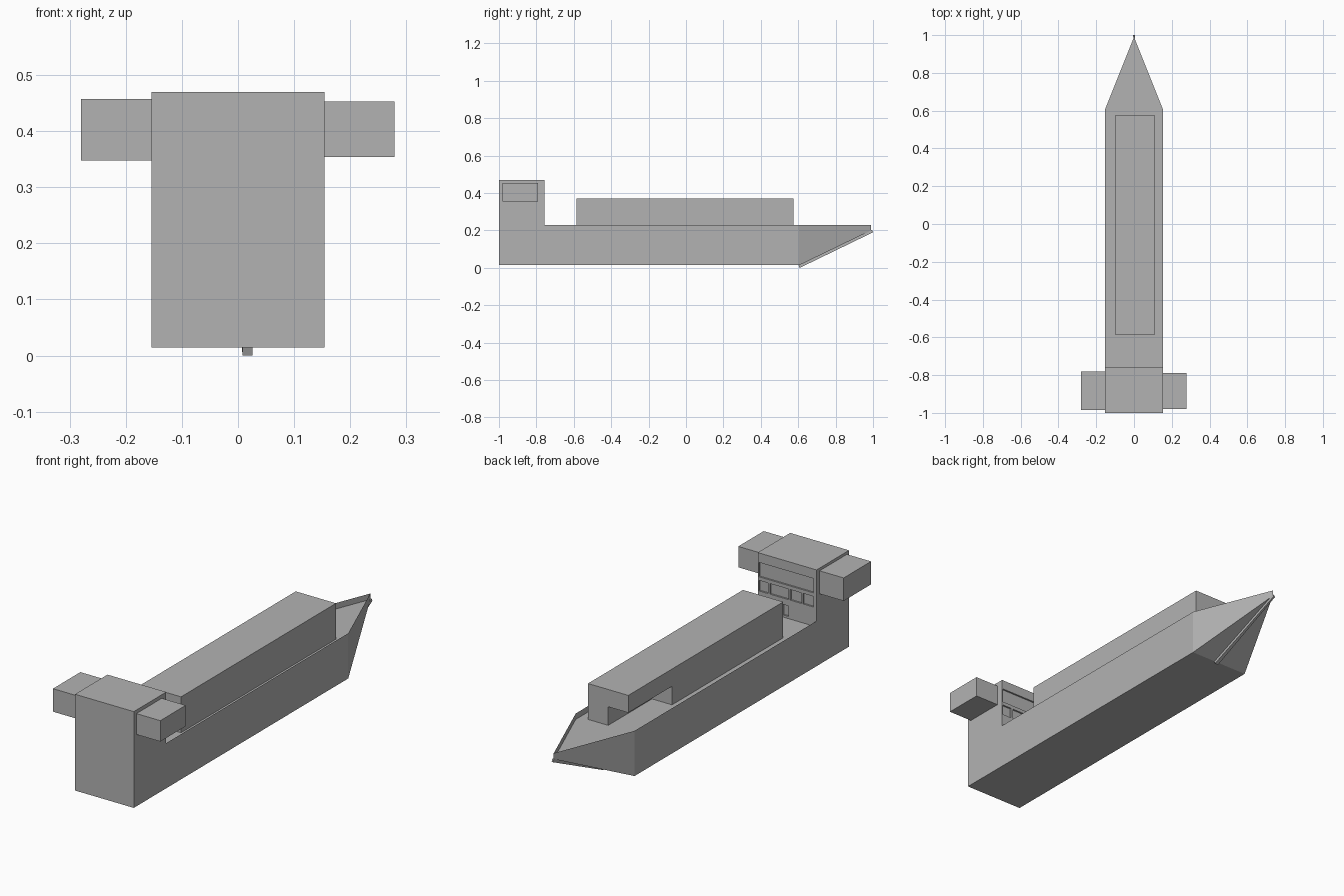
import bpy, bmesh
from mathutils import Vector

if "Cube" in bpy.data.objects:
    bpy.data.objects.remove(bpy.data.objects["Cube"])

# One plain grey for the whole ship
grey = bpy.data.materials.new("plain grey")
grey.use_nodes = True
COLOUR = (0.45, 0.45, 0.45, 1)
grey.diffuse_color = COLOUR
grey.node_tree.nodes["Principled BSDF"].inputs["Base Color"].default_value = COLOUR


def finish(bm, name):
    mesh = bpy.data.meshes.new(name)
    bm.to_mesh(mesh)
    bm.free()
    mesh.materials.append(grey)
    obj = bpy.data.objects.new(name, mesh)
    bpy.context.collection.objects.link(obj)
    return obj


def face(bm, *points):
    return bm.faces.new([bm.verts.new(p) for p in points])


def box(name, x, y, z):
    bm = bmesh.new()
    bmesh.ops.create_cube(bm, size=1)
    for v in bm.verts:
        v.co = [r[0] if c < 0 else r[1] for c, r in zip(v.co, (x, y, z))]
    return finish(bm, name)


# Main dimensions
W = 0.154
STERN, WALL, SHOULDER, TIP = -1, -0.757, 0.605, 0.99
BASE, DECK, RAIL, ROOF = 0.014, 0.2, 0.228, 0.47

# Hull shell: stepped sides, pointed bow and sunken deck
bm = bmesh.new()
for x in (-W, W):
    side = [(x, STERN, BASE), (x, SHOULDER, BASE), (x, SHOULDER, DECK),
            (x, SHOULDER, RAIL), (x, WALL, RAIL), (x, WALL, ROOF), (x, STERN, ROOF)]
    bow = [(x, SHOULDER, BASE), (0, TIP, DECK), (0, TIP, RAIL),
           (x, SHOULDER, RAIL), (x, SHOULDER, DECK)]
    for points in (side, bow):
        face(bm, *(points if x > 0 else points[::-1]))


def across(y1, z1, y2, z2):
    return face(bm, (-W, y1, z1), (W, y1, z1), (W, y2, z2), (-W, y2, z2))


across(STERN, BASE, STERN, ROOF)
across(STERN, ROOF, WALL, ROOF)
across(SHOULDER, BASE, STERN, BASE)
face(bm, (W, SHOULDER, BASE), (-W, SHOULDER, BASE), (0, TIP, DECK))
face(bm, (-W, WALL, DECK), (W, WALL, DECK), (W, SHOULDER, DECK),
     (0, TIP, DECK), (-W, SHOULDER, DECK))
finish(bm, "hull")

# Bridge wall with recessed windows and a door: (x range, z range)
openings = [((-0.139, 0.148), (0.357, 0.425)),
            ((-0.139, -0.083), (0.29, 0.34)),
            ((-0.076, -0.016), (0.29, 0.34)),
            ((-0.008, 0.09), (0.29, 0.34)),
            ((0.1, 0.148), (0.29, 0.34)),
            ((-0.008, 0.022), (0.21, 0.26))]
bm = bmesh.new()
face(bm, (W, WALL, DECK), (-W, WALL, DECK), (-W, WALL, ROOF), (W, WALL, ROOF))
for xs, zs in openings:
    for axis, values in ((0, xs), (2, zs)):
        for value in values:
            point, normal = Vector((0, 0, 0)), Vector((0, 0, 0))
            point[axis], normal[axis] = value, 1
            bmesh.ops.bisect_plane(bm, geom=bm.verts[:] + bm.edges[:] + bm.faces[:],
                                   plane_co=point, plane_no=normal, dist=1e-5)
for xs, zs in openings:
    cells = []
    for f in bm.faces:
        c = f.calc_center_median()
        if abs(c.y - WALL) < 1e-4 and xs[0] < c.x < xs[1] and zs[0] < c.z < zs[1]:
            cells.append(f)
    new = bmesh.ops.extrude_face_region(bm, geom=cells)["geom"]
    bmesh.ops.delete(bm, geom=cells, context="FACES")
    bmesh.ops.translate(bm, vec=(0, -0.008, 0),
                        verts=[g for g in new if isinstance(g, bmesh.types.BMVert)])
bmesh.ops.dissolve_limit(bm, angle_limit=0.01, verts=bm.verts[:], edges=bm.edges[:])
finish(bm, "bridge_wall")

# Bridge wings
box("right_bridge_wing", (-0.28, -W), (-0.985, -0.78), (0.348, 0.457))
box("left_bridge_wing", (W, 0.279), (-0.98, -0.79), (0.354, 0.453))

# Cargo block with a notch cut from its right front corner
cargo = box("cargo_block", (-0.1, 0.111), (-0.585, 0.575), (DECK - 0.005, 0.37))
cutter = box("notch_cutter", (-0.2, 0.005), (0.247, 0.7), (0.1, 0.288))
cut = cargo.modifiers.new("notch", "BOOLEAN")
cut.operation, cut.solver, cut.object = "DIFFERENCE", "EXACT", cutter
cutter.hide_render = True
bpy.context.view_layer.objects.active = cargo
bpy.ops.object.modifier_apply(modifier=cut.name)
bpy.data.objects.remove(cutter)

# Keel strip running up under the bow
bm = bmesh.new()
bmesh.ops.create_cube(bm, size=1)
for v in bm.verts:
    low, top = v.co.y < 0, v.co.z > 0
    centre = Vector((0.017, 0.608, 0)) if low else Vector((0, 1, 0.19))
    half = 0.009 if low else 0.004
    v.co = centre + Vector((half if v.co.x > 0 else -half, -0.006 if top else 0, 0.014 if top else 0))
finish(bm, "keel_strip")
